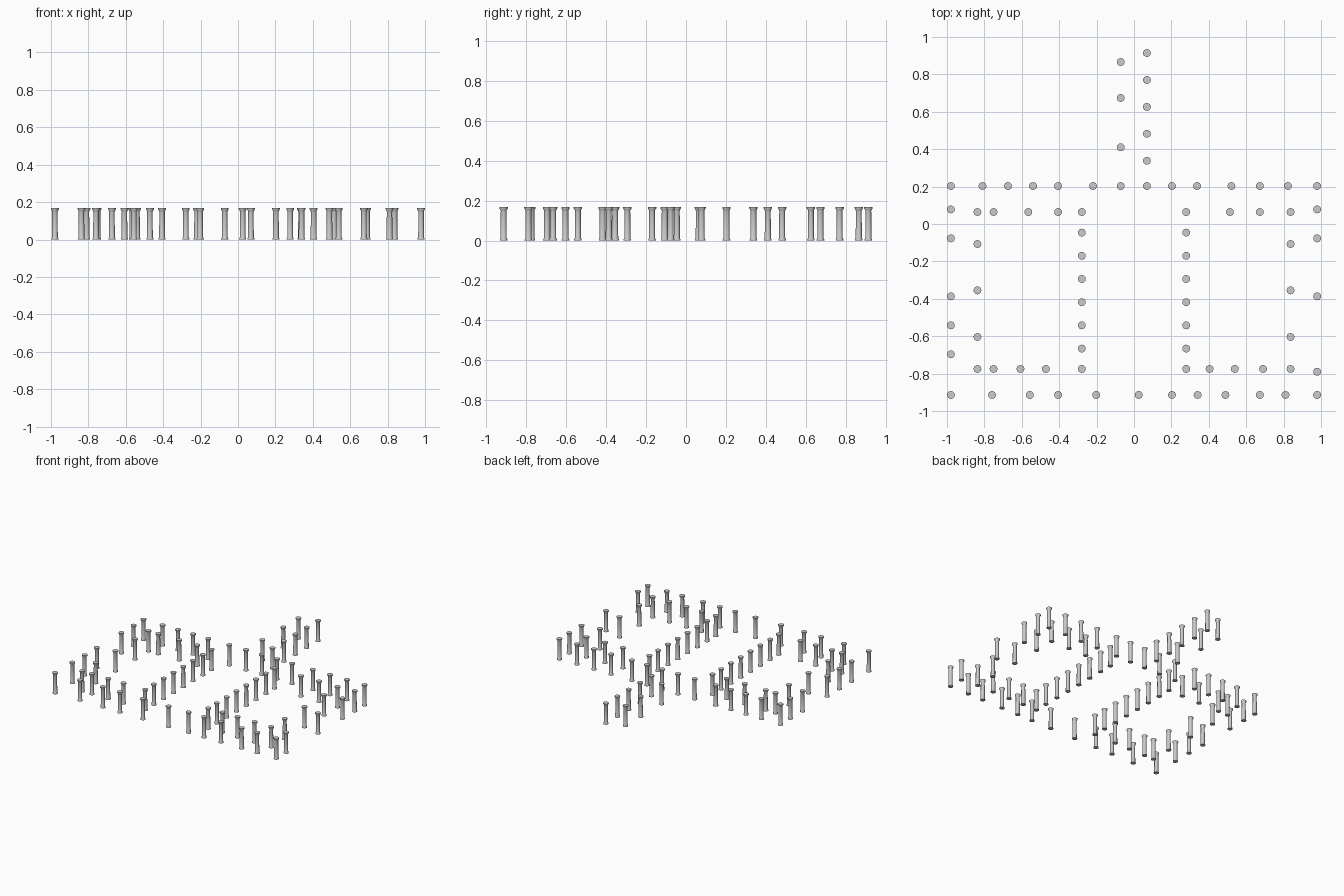
import bpy, math

if "Cube" in bpy.data.objects:
    bpy.data.objects.remove(bpy.data.objects["Cube"])

# column profile: (radius, height) from floor to top of the capital
PROFILE = [(0.019, 0), (0.019, 0.005), (0.0155, 0.012), (0.0145, 0.148),
           (0.0155, 0.152), (0.021, 0.162), (0.021, 0.168)]
SIDES = 16


def column_mesh():
    verts, faces = [], []
    for r, z in PROFILE:
        for i in range(SIDES):
            a = 2 * math.pi * i / SIDES
            verts.append((r * math.cos(a), r * math.sin(a), z))
    for k in range(len(PROFILE) - 1):
        for i in range(SIDES):
            j = (i + 1) % SIDES
            a, b = k * SIDES, (k + 1) * SIDES
            faces.append((a + i, a + j, b + j, b + i))
    faces.append(tuple(reversed(range(SIDES))))
    top = (len(PROFILE) - 1) * SIDES
    faces.append(tuple(range(top, top + SIDES)))
    me = bpy.data.meshes.new("column")
    me.from_pydata(verts, [], faces)
    me.polygons.foreach_set("use_smooth", [True] * len(me.polygons))
    me.set_sharp_from_angle(angle=math.radians(30))
    return me


mesh = column_mesh()


def place(name, x, y):
    ob = bpy.data.objects.new(name, mesh)
    ob.location = (x, y, 0)
    bpy.context.collection.objects.link(ob)


def row(name, y, xs):
    for x in xs:
        place(name, x, y)


def file(name, x, ys):
    for y in ys:
        place(name, x, y)


# entrance avenue at the back
file("avenue_column_right", 0.069, [0.914, 0.77, 0.626, 0.482, 0.338])
file("avenue_column_left", -0.071, [0.866, 0.674, 0.41])

# outer rows
row("back_column", 0.203, [-0.979, -0.81, -0.674, -0.54, -0.406, -0.219, -0.071,
                           0.069, 0.203, 0.337, 0.521, 0.673, 0.823, 0.979])
row("front_column", -0.914, [-0.979, -0.759, -0.557, -0.406, -0.202, 0.025,
                             0.203, 0.34, 0.489, 0.673, 0.81, 0.979])

# inner rows
row("inner_back_column", 0.064, [-0.837, -0.751, -0.565, -0.406, -0.279,
                                 0.279, 0.513, 0.673, 0.837])
row("inner_front_column", -0.775, [-0.837, -0.751, -0.607, -0.471, -0.279,
                                   0.279, 0.404, 0.539, 0.69, 0.837])

# mirrored side files and central corridor
for s in (-1, 1):
    file("corridor_column", s * 0.279, [-0.046 - 0.124 * i for i in range(6)])
    file("inner_side_column", s * 0.837, [-0.107, -0.355, -0.604])
    file("outer_side_column", s * 0.979, [0.078, -0.077, -0.387])
file("outer_left_column", -0.979, [-0.542, -0.697])
file("outer_right_column", 0.979, [-0.79])
